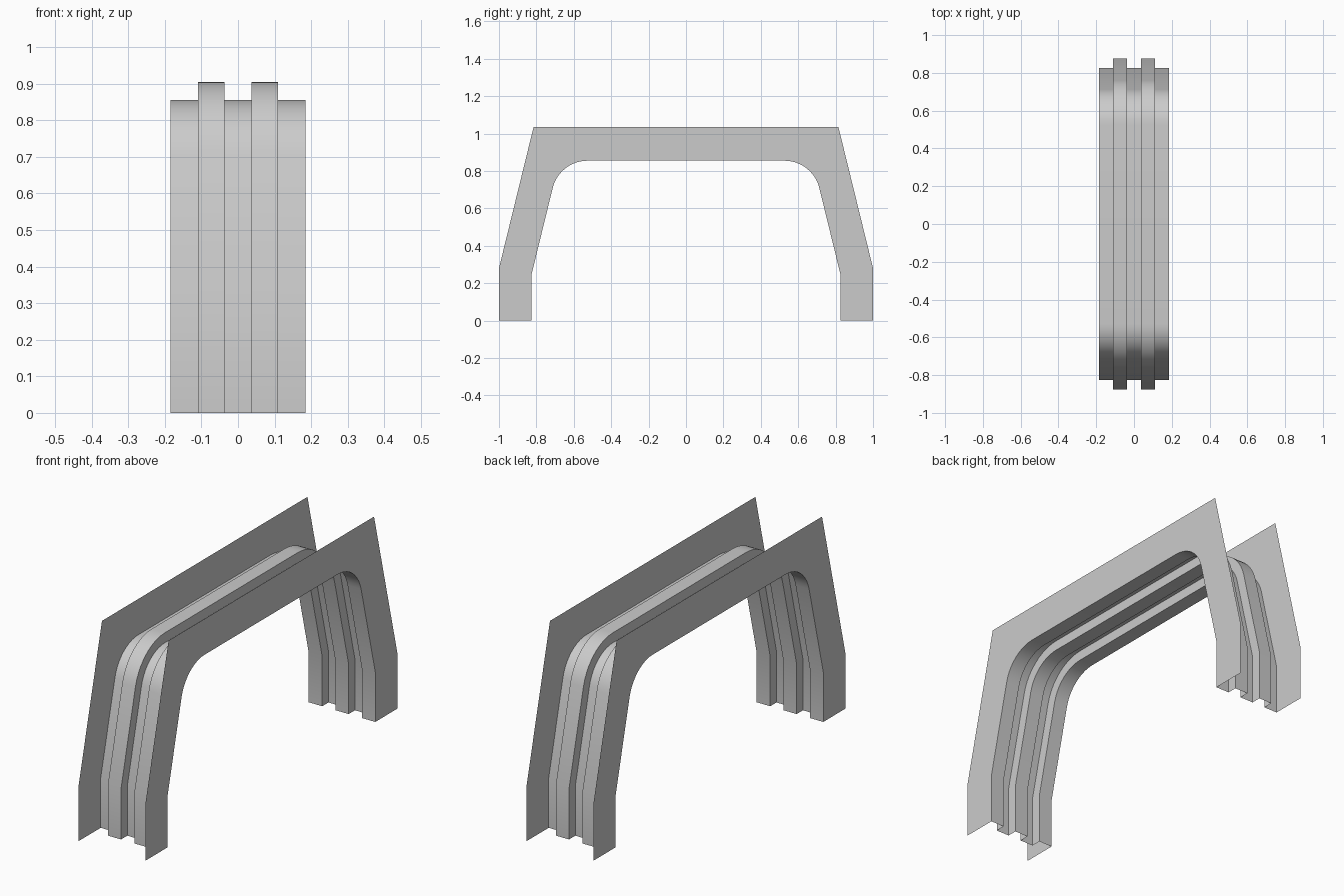
import bpy, math
from mathutils import Vector

if "Cube" in bpy.data.objects:
    bpy.data.objects.remove(bpy.data.objects["Cube"])

SEGS = 10          # steps per rounded corner
HALF_W = 0.185     # half width of the arch
RIB = 0.05         # rib height

# Inner arch path in (y, z): leg, slanted side, rounded shoulder
knee, corner = Vector((-0.825, 0.25)), Vector((-0.677, 0.855))
slant = (knee - corner).normalized()
along = Vector((1, 0))
t = 0.15
half = slant.angle(along) / 2
radius = t * math.tan(half)
centre = corner + (slant + along).normalized() * (t / math.cos(half))
a0 = corner + slant * t - centre
a1 = corner + along * t - centre
sweep = a0.angle(a1)
left = [Vector((-0.825, 0)), knee]
for i in range(SEGS + 1):
    a = -sweep * i / SEGS
    c, s = math.cos(a), math.sin(a)
    left.append(centre + Vector((a0.x * c - a0.y * s, a0.x * s + a0.y * c)))
path = left + [Vector((-p.x, p.y)) for p in reversed(left)]


def offset(points, d):
    """Mitred offset of the path towards the outside of the arch."""
    out = []
    for i, p in enumerate(points):
        dirs = []
        if i > 0:
            dirs.append((p - points[i - 1]).normalized())
        if i < len(points) - 1:
            dirs.append((points[i + 1] - p).normalized())
        normals = [Vector((-v.y, v.x)) for v in dirs]
        m = sum(normals, Vector((0, 0))).normalized()
        out.append(p + m * (d / m.dot(normals[0])))
    return out


def make(name, verts, faces):
    mesh = bpy.data.meshes.new(name)
    mesh.from_pydata(verts, [], faces)
    obj = bpy.data.objects.new(name, mesh)
    bpy.context.collection.objects.link(obj)
    bpy.ops.object.select_all(action='DESELECT')
    obj.select_set(True)
    bpy.context.view_layer.objects.active = obj
    bpy.ops.object.shade_smooth_by_angle(angle=math.radians(30))
    return obj


# Corrugated sheet: stepped section swept along the arch
section = [(-HALF_W, 0), (-0.11, 0), (-0.11, RIB), (-0.037, RIB), (-0.037, 0),
           (0.037, 0), (0.037, RIB), (0.11, RIB), (0.11, 0), (HALF_W, 0)]
rails = {0: path, RIB: offset(path, RIB)}
n = len(path)
verts = [(x, p.x, p.y) for x, d in section for p in rails[d]]
faces = [(k * n + i, (k + 1) * n + i, (k + 1) * n + i + 1, k * n + i + 1)
         for k in range(len(section) - 1) for i in range(n - 1)]
make("ribbed_arch_sheet", verts, faces)

# Flat side flanges: inner edge follows the arch, outer edge is straight-cornered
outer = [(1, 0), (1, 0.28), (0.815, 1.035), (-0.815, 1.035), (-1, 0.28), (-1, 0)]
outline = [(p.x, p.y) for p in path] + outer
for name, x in (("left_flange", -HALF_W), ("right_flange", HALF_W)):
    loop = list(range(len(outline)))
    if x > 0:
        loop.reverse()
    make(name, [(x, y, z) for y, z in outline], [loop])
